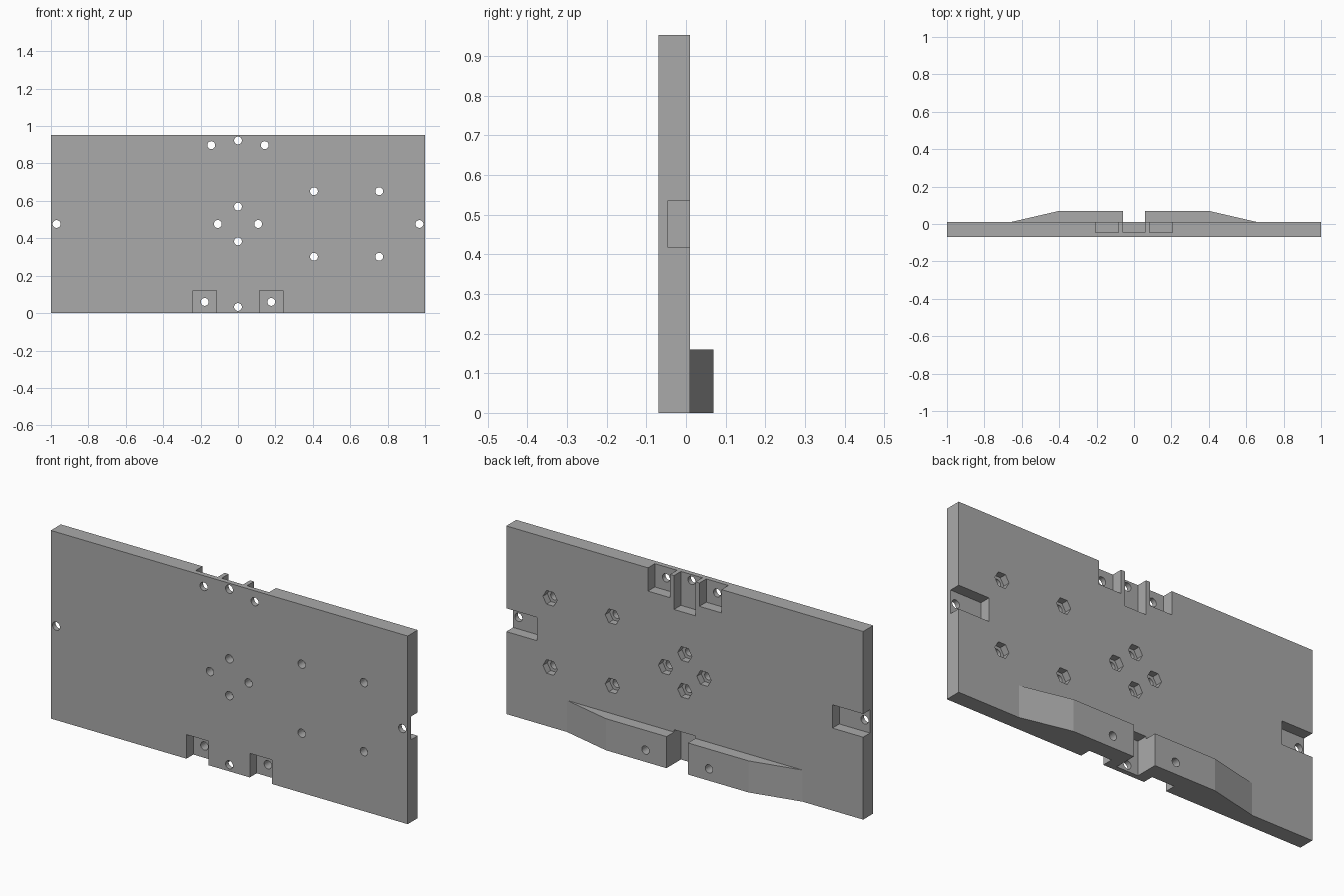
import bpy
import bmesh
from math import pi, sin, cos

if "Cube" in bpy.data.objects:
    bpy.data.objects.remove(bpy.data.objects["Cube"], do_unlink=True)

HEIGHT = 0.953
MID = HEIGHT / 2
FRONT, BACK, RIDGE = -0.07, 0.01, 0.07
POCKET = 0.055       # depth of the rectangular pockets
FLOOR = BACK - POCKET
NUT_DEPTH = 0.035

grey = bpy.data.materials.new("plain grey")
grey.use_nodes = True
grey.diffuse_color = (0.4, 0.4, 0.4, 1)
grey.node_tree.nodes["Principled BSDF"].inputs["Base Color"].default_value = (0.4, 0.4, 0.4, 1)


def prism(name, ring, offset):
    """Extrude a closed ring of points along an offset vector."""
    bm = bmesh.new()
    face = bm.faces.new([bm.verts.new(p) for p in ring])
    top = bmesh.ops.extrude_face_region(bm, geom=[face])["geom"]
    verts = [g for g in top if isinstance(g, bmesh.types.BMVert)]
    bmesh.ops.translate(bm, verts=verts, vec=offset)
    bmesh.ops.recalc_face_normals(bm, faces=bm.faces)
    mesh = bpy.data.meshes.new(name)
    bm.to_mesh(mesh)
    bm.free()
    mesh.materials.append(grey)
    obj = bpy.data.objects.new(name, mesh)
    bpy.context.collection.objects.link(obj)
    return obj


def box(name, x0, x1, y0, y1, z0, z1):
    ring = [(x0, y0, z0), (x1, y0, z0), (x1, y1, z0), (x0, y1, z0)]
    return prism(name, ring, (0, 0, z1 - z0))


def bore(name, x, z, radius, sides, y0, y1):
    """Round or hexagonal bore running along y."""
    angles = [2 * pi * i / sides for i in range(sides)]
    ring = [(x + radius * cos(a), y0, z + radius * sin(a)) for a in angles]
    return prism(name, ring, (0, y1 - y0, 0))


def combine(body, tool, operation):
    """Apply one boolean step, then drop the helper."""
    mod = body.modifiers.new("shape", "BOOLEAN")
    mod.operation = operation
    mod.solver = "EXACT"
    mod.object = tool
    bpy.context.view_layer.objects.active = body
    bpy.ops.object.modifier_apply(modifier=mod.name)
    bpy.data.objects.remove(tool, do_unlink=True)


# Main plate with the tapered ridge along the lower back
plate = box("mounting_plate", -1, 1, FRONT, BACK, 0, HEIGHT)
outline = [(-0.66, BACK), (-0.4, RIDGE), (0.4, RIDGE), (0.66, BACK), (0.5, -0.03), (-0.5, -0.03)]
combine(plate, prism("ridge", [(x, y, 0) for x, y in outline], (0, 0, 0.16)), "UNION")

# Centre slots at the top and bottom edges; the lower one splits the ridge
cutters = [
    box("top_slot", -0.06, 0.06, FLOOR, 0.1, HEIGHT - 0.172, 1),
    box("bottom_slot", -0.06, 0.06, FLOOR, 0.1, -0.05, 0.172),
]

# Mirrored pockets: ends, top edge, and lower front
for s in (-1, 1):
    cutters += [
        box("end_slot", s * 0.828, s * 1.1, FLOOR, 0.1, MID - 0.059, MID + 0.059),
        box("top_pocket", s * 0.082, s * 0.206, FLOOR, 0.1, HEIGHT - 0.118, 1),
        box("front_pocket", s * 0.115, s * 0.24, -0.1, FRONT + POCKET, -0.05, 0.122),
    ]

# Bolt holes, with hexagonal nut recesses on the back for two groups
nut_holes = [(0, MID - 0.093), (0, MID + 0.093), (-0.108, MID), (0.108, MID)]
nut_holes += [(x, MID + dz) for x in (0.406, 0.755) for dz in (-0.175, 0.175)]
plain_holes = [(0, 0.033), (0, HEIGHT - 0.03)]
for s in (-1, 1):
    plain_holes += [(s * 0.97, MID), (s * 0.143, 0.898), (s * 0.178, 0.06)]

for x, z in nut_holes:
    cutters.append(bore("nut_recess", x, z, 0.04, 6, BACK - NUT_DEPTH, 0.1))
for x, z in nut_holes + plain_holes:
    cutters.append(bore("bolt_hole", x, z, 0.021, 24, -0.1, 0.1))

for cutter in cutters:
    combine(plate, cutter, "DIFFERENCE")
